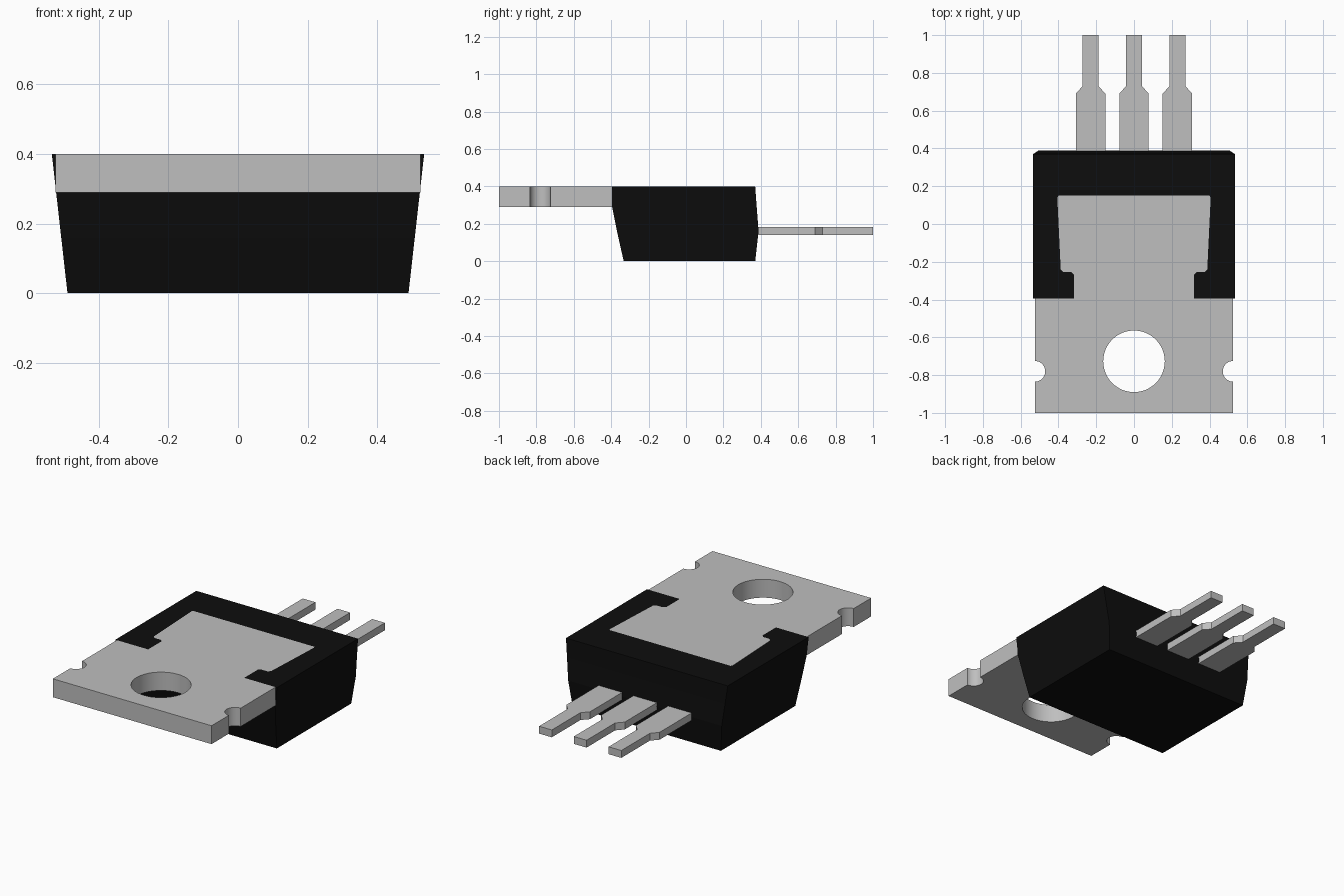
import bpy, bmesh
from math import cos, sin, pi, radians

if "Cube" in bpy.data.objects:
    bpy.data.objects.remove(bpy.data.objects["Cube"], do_unlink=True)


def material(name, value):
    m = bpy.data.materials.new(name)
    m.use_nodes = True
    colour = (value, value, value, 1)
    m.diffuse_color = colour
    m.node_tree.nodes["Principled BSDF"].inputs["Base Color"].default_value = colour
    return m


metal = material("light grey metal", 0.52)
plastic = material("black plastic", 0.004)


def loft(name, rings, mat):
    """Closed solid through stacked rings of equal point count."""
    bm = bmesh.new()
    loops = [[bm.verts.new(p) for p in ring] for ring in rings]
    for a, b in zip(loops, loops[1:]):
        for i in range(len(a)):
            j = (i + 1) % len(a)
            bm.faces.new((a[i], a[j], b[j], b[i]))
    bm.faces.new(loops[0])
    bm.faces.new(loops[-1])
    bmesh.ops.recalc_face_normals(bm, faces=bm.faces)
    mesh = bpy.data.meshes.new(name)
    bm.to_mesh(mesh)
    bm.free()
    mesh.materials.append(mat)
    obj = bpy.data.objects.new(name, mesh)
    bpy.context.collection.objects.link(obj)
    return obj


def prism(name, outline, z0, z1, mat):
    return loft(name, [[(x, y, z) for x, y in outline] for z in (z0, z1)], mat)


def mirrored(half):
    """Complete a right-hand outline with its reflection in x."""
    return half + [(-x, y) for x, y in reversed(half)]


def activate(obj):
    bpy.ops.object.select_all(action='DESELECT')
    obj.select_set(True)
    bpy.context.view_layer.objects.active = obj


def cut(obj, cutter):
    cutter.hide_render = True
    mod = obj.modifiers.new("cut", 'BOOLEAN')
    mod.operation = 'DIFFERENCE'
    mod.solver = 'EXACT'
    mod.object = cutter
    activate(obj)
    bpy.ops.object.modifier_apply(modifier=mod.name)
    bpy.data.objects.remove(cutter, do_unlink=True)


TAB_LOW, TOP, FRONT = 0.29, 0.4, -0.395

# Metal tab: wide plate with edge notches, narrowing into the body
notch = [(0.525 - 0.055 * sin(pi * i / 16), -0.78 - 0.055 * cos(pi * i / 16))
         for i in range(17)]
inlay = [(0.318, -0.268), (0.332, -0.255), (0.375, -0.255), (0.388, -0.24),
         (0.406, 0.14), (0.4, 0.15)]
wide = [(0.525, -1)] + notch + [(0.525, FRONT), (0.318, FRONT)]
tab = prism("mounting_tab", mirrored(wide + inlay), TAB_LOW, TOP, metal)
hole = [(0.163 * cos(2 * pi * i / 48), -0.727 + 0.163 * sin(2 * pi * i / 48))
        for i in range(48)]
cut(tab, prism("hole_cutter", hole, 0.2, 0.5, metal))
activate(tab)
bpy.ops.object.shade_smooth_by_angle(angle=radians(30))

# Tapered body, pocketed for the tab
rings = []
for z, front, back in ((0, -0.333, 0.37), (0.16, -0.369, 0.388),
                       (TAB_LOW, FRONT, 0.378), (TOP, FRONT, 0.37)):
    w = 0.49 + 0.045 * z / TOP
    rings.append([(-w, front, z), (w, front, z), (w, back, z), (-w, back, z)])
body = loft("body", rings, plastic)
pocket = mirrored([(0.318, -0.6)] + inlay)
cut(body, prism("pocket_cutter", pocket, TAB_LOW, 0.5, plastic))

# Three stepped leads
half_lead = [(0.078, 0.3), (0.078, 0.69), (0.042, 0.73), (0.042, 1)]
for name, x in (("right", -0.23), ("middle", 0), ("left", 0.23)):
    lead = prism(name + "_lead", mirrored(half_lead), 0.14, 0.184, metal)
    lead.location.x = x
